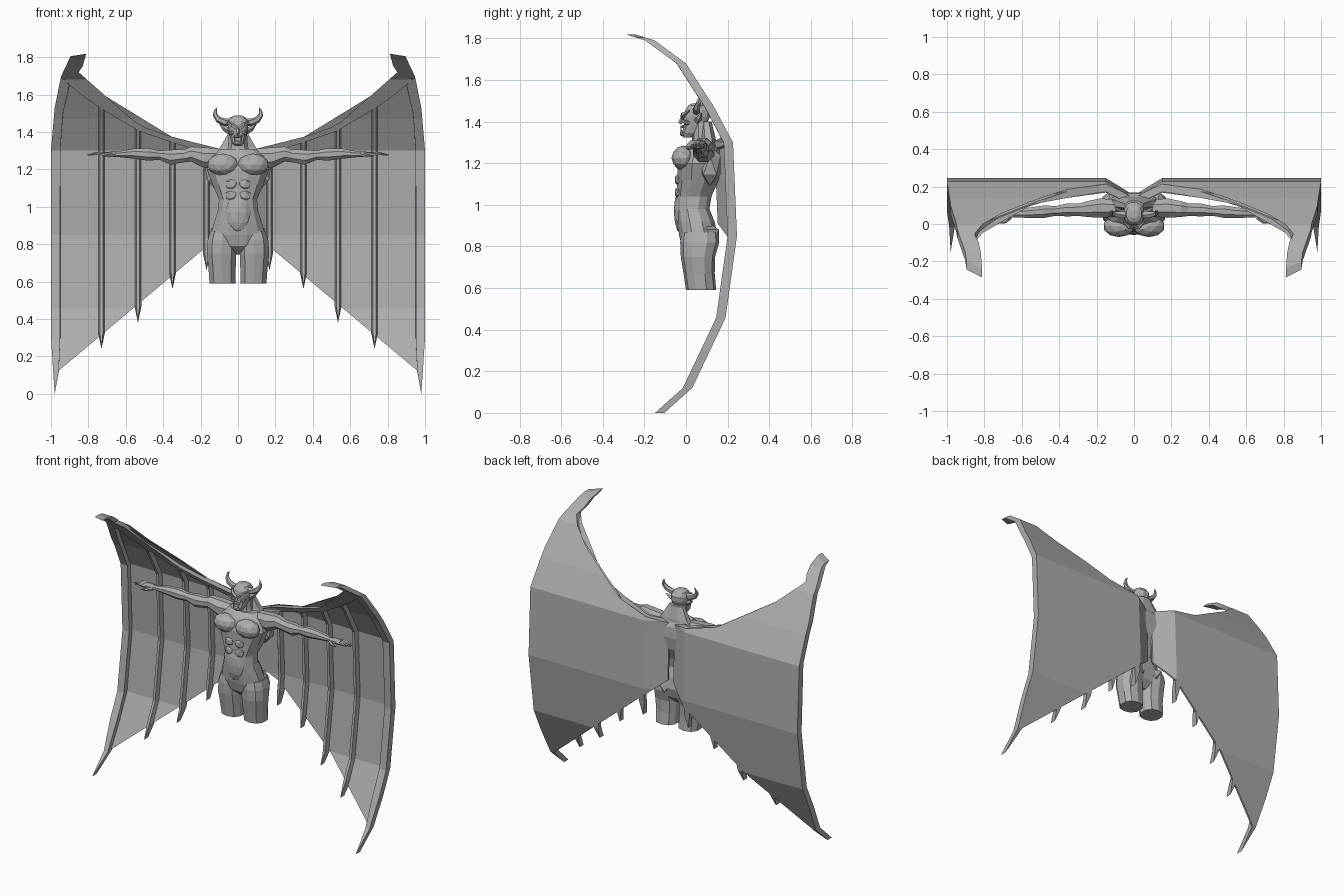
import bpy, bmesh, math
from mathutils import Vector

if "Cube" in bpy.data.objects:
    bpy.data.objects.remove(bpy.data.objects["Cube"])

stone = bpy.data.materials.new("stone grey")
stone.diffuse_color = (0.42, 0.42, 0.42, 1)
stone.use_nodes = True
stone.node_tree.nodes["Principled BSDF"].inputs["Base Color"].default_value = stone.diffuse_color


def finish(bm, name, mirror=False):
    bmesh.ops.recalc_face_normals(bm, faces=bm.faces[:])
    me = bpy.data.meshes.new(name)
    bm.to_mesh(me)
    bm.free()
    me.materials.append(stone)
    ob = bpy.data.objects.new(name, me)
    bpy.context.collection.objects.link(ob)
    if mirror:
        ob.modifiers.new("mirror", 'MIRROR').use_mirror_merge = False
    return ob


def skin(bm, loops):
    """Bridge successive vertex loops and cap both ends."""
    rows = [[bm.verts.new(p) for p in loop] for loop in loops]
    n = len(rows[0])
    for a, b in zip(rows, rows[1:]):
        for i in range(n):
            j = (i + 1) % n
            bm.faces.new((a[i], a[j], b[j], b[i]))
    bm.faces.new(rows[0])
    bm.faces.new(rows[-1])


def column(name, rings, n=12, mirror=False):
    """Upright body part; rings are (z, centre x, half width, front y, back y)."""
    bm = bmesh.new()
    loops = []
    for z, cx, hw, yf, yb in rings:
        loop = []
        for i in range(n):
            a = 2 * math.pi * (i + 0.5) / n
            c, s = math.cos(a), math.sin(a)
            c = math.copysign(abs(c) ** 0.85, c)
            s = math.copysign(abs(s) ** 0.85, s)
            loop.append((cx + hw * c, (yf + yb) / 2 + (yb - yf) / 2 * s, z))
        loops.append(loop)
    skin(bm, loops)
    return finish(bm, name, mirror)


def limb(name, rings, n=8):
    """Sideways part; rings are (x, centre z, half height, centre y, half depth)."""
    bm = bmesh.new()
    skin(bm, [[(x, cy + ry * math.cos(2 * math.pi * (i + .5) / n),
                cz + rz * math.sin(2 * math.pi * (i + .5) / n)) for i in range(n)]
              for x, cz, rz, cy, ry in rings])
    return finish(bm, name, True)


def tube(name, path, radii, n=5, mirror=True):
    """Tapered tube along a path of points."""
    pts = [Vector(p) for p in path]
    bm = bmesh.new()
    loops = []
    for k, p in enumerate(pts):
        t = (pts[min(k + 1, len(pts) - 1)] - pts[max(k - 1, 0)]).normalized()
        u = t.cross(Vector((0.1, 1, 0.05))).normalized()
        v = t.cross(u)
        loops.append([p + radii[k] * (u * math.cos(2 * math.pi * i / n) +
                                      v * math.sin(2 * math.pi * i / n)) for i in range(n)])
    skin(bm, loops)
    return finish(bm, name, mirror)


def blob(name, loc, scale, mirror=True, sub=1):
    bm = bmesh.new()
    bmesh.ops.create_icosphere(bm, subdivisions=sub, radius=1)
    for v in bm.verts:
        v.co = Vector([l + s * c for l, s, c in zip(loc, scale, v.co)])
    return finish(bm, name, mirror)


# ---- wings: flat outlines in x-z, bent along one side profile ----
BEND = [(-.01, -.115), (.12, .03), (.457, .19), (.85, .245), (1.3, .226),
        (1.47, .135), (1.68, 0), (1.79, -.15), (1.82, -.245)]


def lerp(table, t):
    for (a, b), (c, d) in zip(table, table[1:]):
        if t <= c:
            return b + (d - b) * (t - a) / (c - a)
    return table[-1][1]


def wing_y(x, z):
    return lerp(BEND, z) - 0.6 * max(0, .15 - x)


def plate(name, outline, thick, taper=1.0, cx=0.0):
    bm = bmesh.new()
    bm.faces.new([bm.verts.new((x, 0, z)) for x, z in outline])
    bmesh.ops.triangulate(bm, faces=bm.faces[:])
    cuts = [((0, 0, z), (0, 0, 1)) for z, _ in BEND[1:-1]] + [((.15, 0, 0), (1, 0, 0))]
    for co, no in cuts:
        bmesh.ops.bisect_plane(bm, geom=bm.verts[:] + bm.edges[:] + bm.faces[:],
                               plane_co=co, plane_no=no)
    for v in bm.verts:
        v.co.y = wing_y(v.co.x, v.co.z)
    ret = bmesh.ops.extrude_face_region(bm, geom=bm.faces[:], use_keep_orig=True)
    for v in ret["geom"]:
        if isinstance(v, bmesh.types.BMVert):
            v.co.y -= thick
            v.co.x = cx + (v.co.x - cx) * taper
    bmesh.ops.dissolve_limit(bm, angle_limit=0.01, verts=bm.verts[:], edges=bm.edges[:])
    return finish(bm, name, True)


TOP = [(.02, 1.29), (.18, 1.32), (.355, 1.375), (.53, 1.435), (.735, 1.565), (.82, 1.66)]
HOOK = [(.853, 1.72), (.83, 1.752), (.812, 1.818), (.895, 1.805), (.945, 1.70)]
OUTER = [(.98, 1.53), (1.0, 1.3), (1.0, .3)]

plate("wing_membrane", TOP + [(.853, 1.70), (.94, 1.69)] + OUTER +
      [(.975, .11), (.2, .76), (.15, .80), (.02, .91)], .012)
plate("wing_leading_edge", TOP + HOOK + [(.90, 1.65), (.84, 1.6), (.74, 1.53), (.53, 1.405),
      (.355, 1.345), (.18, 1.29), (.02, 1.26)], .046)
plate("wing_outer_rib", [(.945, 1.70)] + OUTER + [(.98, 0), (.958, .12), (.95, .3),
      (.95, 1.3), (.935, 1.5), (.90, 1.65)], .045, .99, 1.0)
for k, (x, tip) in enumerate([(.168, .66), (.35, .56), (.535, .38), (.73, .24)]):
    top = lerp(TOP, x) - .012
    plate(f"wing_rib_{k + 1}", [(x - .019, top), (x + .019, top), (x + .019, tip + .09),
          (x, tip), (x - .019, tip + .09)], .042, .45, x)

# ---- torso and legs ----
column("torso", [(.745, 0, .035, .03, .10), (.79, 0, .12, -.02, .14), (.85, 0, .15, -.035, .155),
                 (.92, 0, .13, -.045, .14), (.98, 0, .11, -.05, .115), (1.04, 0, .105, -.05, .125),
                 (1.12, 0, .14, -.045, .16), (1.2, 0, .172, -.045, .172),
                 (1.27, 0, .15, -.015, .165), (1.31, 0, .10, .02, .14)])
column("thigh", [(.59, .083, .072, .0, .145), (.67, .085, .076, -.012, .138),
                 (.75, .088, .082, -.025, .14), (.82, .086, .08, -.028, .16),
                 (.87, .08, .07, -.02, .155)], 10, True)
blob("buttock", (.075, .10, .85), (.08, .068, .07))
blob("chest_muscle", (.08, -.012, 1.225), (.085, .058, .06), sub=2)
blob("back_muscle", (.12, .115, 1.19), (.065, .06, .10))
blob("belly", (0, -.025, .97), (.07, .034, .11), False, 2)
for k, z in enumerate((1.06, 1.12)):
    blob(f"stomach_muscle_{k + 1}", (.036, -.036, z), (.036, .02, .032))

# ---- arms and hands ----
limb("arm", [(.10, 1.265, .05, .085, .05), (.18, 1.262, .06, .085, .056),
             (.25, 1.282, .043, .08, .046), (.29, 1.272, .037, .076, .036),
             (.36, 1.265, .043, .075, .037), (.42, 1.276, .027, .07, .028),
             (.48, 1.28, .036, .066, .036), (.56, 1.284, .029, .06, .03),
             (.65, 1.281, .015, .055, .021)])
limb("palm", [(.64, 1.281, .013, .055, .02), (.675, 1.28, .015, .055, .03),
              (.725, 1.281, .011, .055, .03)], 6)
for k, (y, reach) in enumerate([(.030, .785), (.047, .805), (.064, .80), (.08, .78)]):
    tube(f"finger_{k + 1}", [(.71, y, 1.281), (.755, y, 1.285), (reach, y, 1.277)],
         [.009, .008, .004])
tube("thumb", [(.66, .035, 1.278), (.69, .012, 1.272), (.725, .005, 1.27)], [.011, .009, .004])

# ---- neck and head ----
column("neck", [(1.27, 0, .075, .02, .14), (1.32, 0, .056, .03, .13), (1.40, 0, .05, .03, .12)], 10)
column("neck_slope", [(1.28, 0, .14, .06, .15), (1.32, 0, .10, .07, .145), (1.40, 0, .052, .07, .125)], 8)
column("head", [(1.325, 0, .02, -.015, .03), (1.345, 0, .036, -.02, .07), (1.385, 0, .047, -.012, .10),
                (1.425, 0, .056, -.012, .118), (1.455, 0, .055, -.006, .118),
                (1.478, 0, .042, .01, .10), (1.488, 0, .018, .03, .075)], 12)
tube("brow", [(.004, -.017, 1.418), (.03, -.013, 1.435), (.056, .015, 1.452)], [.011, .012, .005])
tube("nose", [(0, -.008, 1.43), (0, -.022, 1.405), (0, -.03, 1.39)], [.007, .011, .009], 5, False)
blob("cheek", (.034, .005, 1.395), (.018, .02, .014))
blob("upper_lip", (0, -.014, 1.376), (.03, .014, .008), False)
blob("chin", (0, -.015, 1.342), (.026, .017, .014), False)
tube("fang", [(.017, -.022, 1.348), (.018, -.025, 1.374)], [.005, .001], 4)
tube("ear", [(.045, .055, 1.405), (.072, .062, 1.418), (.098, .075, 1.442)], [.018, .014, .002], 4)
tube("horn", [(.035, .05, 1.452), (.07, .05, 1.452), (.105, .053, 1.466),
              (.122, .06, 1.49), (.121, .066, 1.512), (.112, .07, 1.532)],
     [.02, .02, .017, .013, .008, .001], 6)
